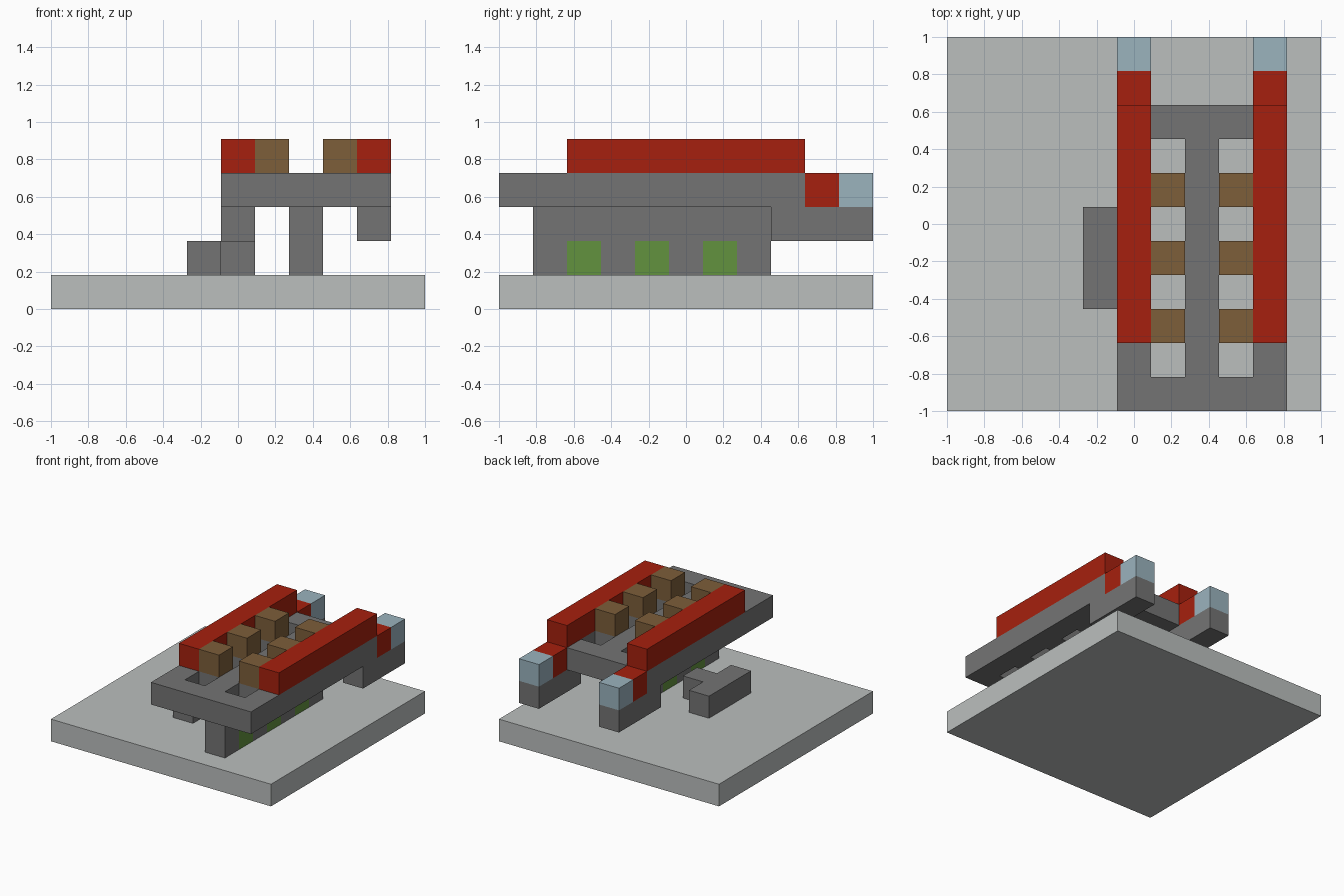
import bpy
import bmesh
import math
from itertools import product
from mathutils import Vector

if "Cube" in bpy.data.objects:
    bpy.data.objects.remove(bpy.data.objects["Cube"], do_unlink=True)

GRID = 11            # the base is GRID x GRID blocks
U = 2 / GRID         # edge length of one block


def material(name, hex_code):
    srgb = [int(hex_code[i:i + 2], 16) / 255 for i in (0, 2, 4)]
    lin = [c / 12.92 if c < 0.04045 else ((c + 0.055) / 1.055) ** 2.4 for c in srgb]
    mat = bpy.data.materials.new(name)
    mat.use_nodes = True
    mat.diffuse_color = (*lin, 1)
    mat.node_tree.nodes["Principled BSDF"].inputs["Base Color"].default_value = (*lin, 1)
    return mat


light_grey = material("light grey", "BBBFBE")
mid_grey = material("mid grey", "747474")
red = material("red", "A6200E")
brown = material("brown", "7D5E3A")
green = material("green", "62923F")
pale_blue = material("pale blue", "9BB3BE")


def box(xs, ys, zs):
    """Blocks filling the inclusive index ranges on each axis."""
    return set(product(*(range(a, b + 1) for a, b in (xs, ys, zs))))


def build(name, cells, mat):
    """Join blocks into one closed shell with merged flat faces."""
    bm = bmesh.new()
    for cell in cells:
        for axis, side in product(range(3), (0, 1)):
            step = [0, 0, 0]
            step[axis] = 2 * side - 1
            if tuple(c + s for c, s in zip(cell, step)) in cells:
                continue
            corners = []
            for a, b in ((0, 0), (1, 0), (1, 1), (0, 1)):
                p = list(cell)
                p[axis] += side
                p[(axis + 1) % 3] += a
                p[(axis + 2) % 3] += b
                corners.append(Vector(p) * U - Vector((1, 1, 0)))
            if not side:
                corners.reverse()
            bm.faces.new([bm.verts.new(c) for c in corners])
    bmesh.ops.remove_doubles(bm, verts=bm.verts, dist=U / 100)
    bmesh.ops.dissolve_limit(bm, angle_limit=math.radians(1),
                             verts=bm.verts, edges=bm.edges)
    mesh = bpy.data.meshes.new(name)
    bm.to_mesh(mesh)
    bm.free()
    mesh.materials.append(mat)
    obj = bpy.data.objects.new(name, mesh)
    bpy.context.collection.objects.link(obj)


MID = 7                                   # column of the centre line
SIDES = {"right": -1, "left": 1}
ROWS = (2, 4, 6)                          # rows holding seats and windows

# Ground slab
build("base_slab", box((0, GRID - 1), (0, GRID - 1), (0, 0)), light_grey)

# Central support wall with green blocks let into its foot
windows = {(MID, y, 1) for y in ROWS}
build("support_wall", box((MID, MID), (1, 7), (1, 2)) - windows, mid_grey)
for i, cell in enumerate(sorted(windows)):
    build(f"green_block_{i + 1}", {cell}, green)

# Deck with square openings between the seat rows
openings = {(MID + s, y, 3) for s in SIDES.values() for y in (1, 3, 5, 7)}
build("deck", box((MID - 2, MID + 2), (0, 8), (3, 3)) - openings, mid_grey)

# Mirrored parts on either side of the centre line
for side, s in SIDES.items():
    edge = (MID + 2 * s,) * 2
    build(f"{side}_rail", box(edge, (2, 8), (4, 4)), red)
    build(f"{side}_rail_step", box(edge, (9, 9), (3, 3)), red)
    build(f"{side}_lamp", box(edge, (10, 10), (3, 3)), pale_blue)
    build(f"{side}_rear_beam", box(edge, (8, 10), (2, 2)), mid_grey)
    for i, y in enumerate(ROWS):
        build(f"{side}_seat_{i + 1}", {(MID + s, y, 4)}, brown)

# Low T-shaped step on the ground
build("ground_step", box((4, 4), (3, 5), (1, 1)) | {(5, 4, 1)}, mid_grey)
